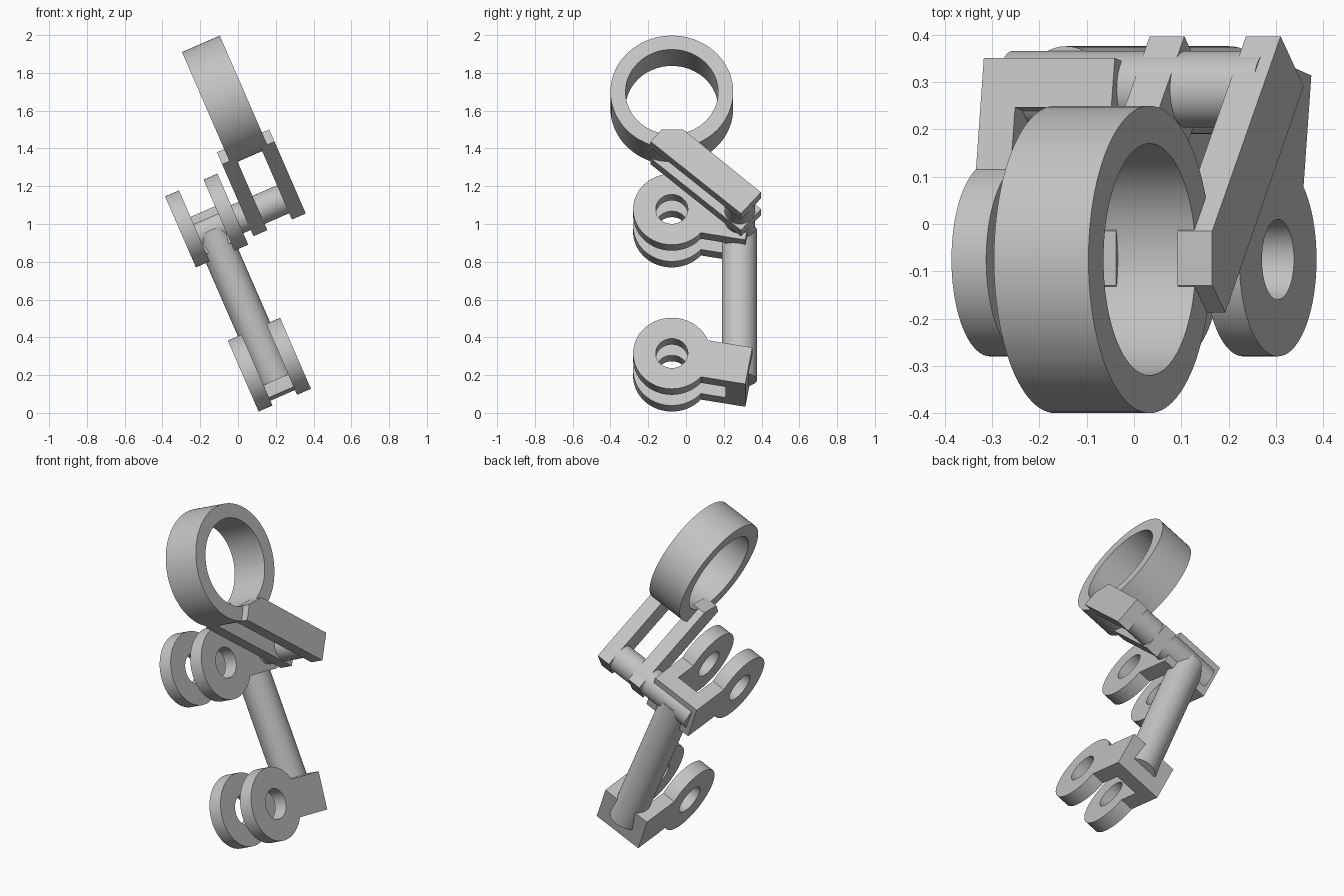
import bpy, bmesh
from math import sin, cos, pi, radians, asin
from mathutils import Matrix

if "Cube" in bpy.data.objects:
    bpy.data.objects.remove(bpy.data.objects["Cube"], do_unlink=True)

TILT = Matrix.Rotation(radians(-23.5), 4, 'Y')        # the whole assembly leans
SIDE_ON = Matrix(((0, 0, 1, 0), (1, 0, 0, 0), (0, 1, 0, 0), (0, 0, 0, 1)))

grey = bpy.data.materials.new("plain_grey")
grey.use_nodes = True
grey.diffuse_color = (0.55, 0.55, 0.55, 1)
grey.node_tree.nodes["Principled BSDF"].inputs["Base Color"].default_value = (0.55, 0.55, 0.55, 1)
parts = []


def finish(name, bm):
    bmesh.ops.recalc_face_normals(bm, faces=bm.faces)
    me = bpy.data.meshes.new(name)
    bm.to_mesh(me)
    bm.free()
    me.materials.clear()
    me.materials.append(grey)
    ob = bpy.data.objects.new(name, me)
    ob.matrix_world = TILT
    bpy.context.collection.objects.link(ob)
    parts.append(ob)


def circle(cy, cz, r, n=72):
    return [(cy + r * cos(2 * pi * i / n), cz + r * sin(2 * pi * i / n)) for i in range(n)]


def plate(name, loops, x0, x1):
    """Side profile (outer loop, then holes) extruded from x0 to x1."""
    cu = bpy.data.curves.new(name, 'CURVE')
    cu.dimensions = '2D'
    cu.fill_mode = 'BOTH'
    cu.extrude = (x1 - x0) / 2
    for loop in loops:
        sp = cu.splines.new('POLY')
        sp.points.add(len(loop) - 1)
        for p, (a, b) in zip(sp.points, loop):
            p.co = (a, b, 0, 1)
        sp.use_cyclic_u = True
    tmp = bpy.data.objects.new(name + "_profile", cu)
    bpy.context.collection.objects.link(tmp)
    bpy.context.view_layer.update()
    me = bpy.data.meshes.new_from_object(tmp.evaluated_get(bpy.context.evaluated_depsgraph_get()))
    bpy.data.objects.remove(tmp)
    bpy.data.curves.remove(cu)
    bm = bmesh.new()
    bm.from_mesh(me)
    bpy.data.meshes.remove(me)
    bmesh.ops.remove_doubles(bm, verts=bm.verts, dist=1e-5)
    bm.transform(Matrix.Translation(((x0 + x1) / 2, 0, 0)) @ SIDE_ON)
    finish(name, bm)


EYE_Y, EYE_R, HOLE_R = -0.075, 0.205, 0.085
THICK, WIDTH = 0.08, 0.302
WEB_H, WEB_END, WEB_SOLID = 0.107, 0.414, 0.308
DROOP = radians(-10)


def clevis(name, x, z):
    """Two keyhole plates joined by a solid block at the back."""
    def place(pts):
        return [(EYE_Y + a * cos(DROOP) - b * sin(DROOP),
                 z + a * sin(DROOP) + b * cos(DROOP)) for a, b in pts]
    neck = asin(WEB_H / EYE_R)
    n = 60
    arc = [neck + (2 * pi - 2 * neck) * i / n for i in range(n + 1)]
    outline = [(EYE_R * cos(t), EYE_R * sin(t)) for t in arc]
    outline += [(WEB_END, -WEB_H), (WEB_END, WEB_H)]
    loops = [place(outline), place(circle(0, 0, HOLE_R))]
    plate(name + "_right_plate", loops, x, x + THICK)
    plate(name + "_left_plate", loops, x + WIDTH - THICK, x + WIDTH)
    block = [(WEB_SOLID, -WEB_H), (WEB_END, -WEB_H), (WEB_END, WEB_H), (WEB_SOLID, WEB_H)]
    plate(name + "_block", [place(block)], x + THICK, x + WIDTH - THICK)


# Clevises
clevis("lower_clevis", 0.103, 0.168)
clevis("upper_clevis", 0.103, 1.0)

# Upright post between the clevises
POST_Z0, POST_Z1 = 0.08, 0.945
bm = bmesh.new()
bmesh.ops.create_cone(bm, cap_ends=True, segments=72, radius1=0.093, radius2=0.093,
                      depth=POST_Z1 - POST_Z0,
                      matrix=Matrix.Translation((0.254, 0.283, (POST_Z0 + POST_Z1) / 2)))
finish("upright_post", bm)

# Cross rod carrying the fork
plate("cross_rod", [circle(0.285, 0.942, 0.081)], 0.13, 0.72)

# Sloping fork arms
arm = [(-0.187, 1.24), (0.291, 0.825), (0.397, 0.947), (-0.015, 1.31), (-0.13, 1.31)]
plate("right_fork_arm", [arm], 0.448, 0.448 + THICK)
plate("left_fork_arm", [arm], 0.75 - THICK, 0.75)

# Large ring
plate("ring", [circle(EYE_Y, 1.545, 0.325, 96), circle(EYE_Y, 1.545, 0.245, 96)], 0.49, 0.708)

# Smooth the round walls and keep corners crisp
bpy.ops.object.select_all(action='DESELECT')
for ob in parts:
    ob.select_set(True)
bpy.context.view_layer.objects.active = parts[0]
bpy.ops.object.shade_smooth_by_angle(angle=radians(30))
